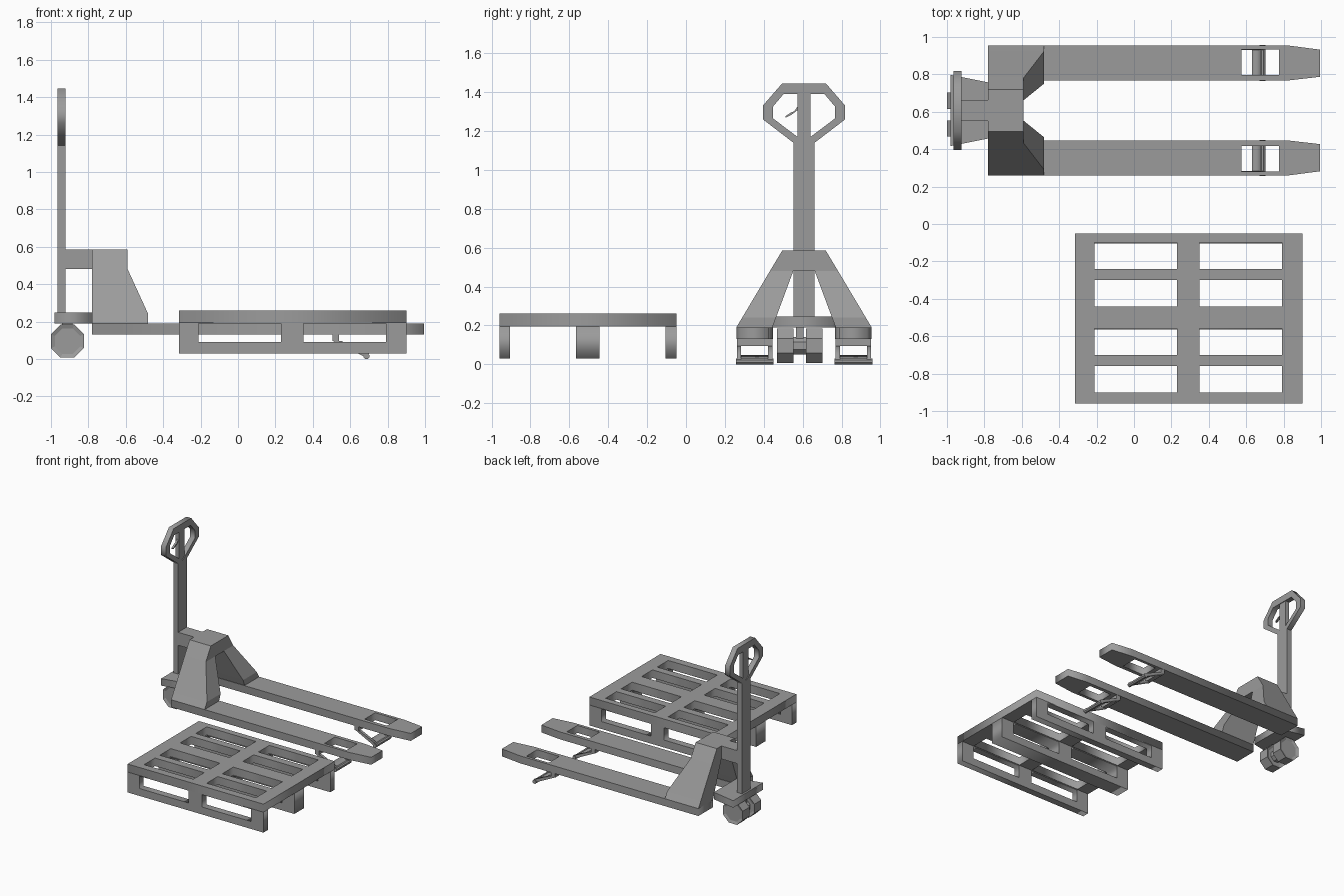
import bpy, bmesh, math
from mathutils import Matrix, Vector

if "Cube" in bpy.data.objects:
    bpy.data.objects.remove(bpy.data.objects["Cube"])

grey = bpy.data.materials.new("steel_grey")
grey.use_nodes = True
COLOUR = (0.33, 0.33, 0.33, 1)
grey.diffuse_color = COLOUR
grey.node_tree.nodes["Principled BSDF"].inputs["Base Color"].default_value = COLOUR


def finish(name, bm):
    mesh = bpy.data.meshes.new(name)
    bmesh.ops.recalc_face_normals(bm, faces=bm.faces)
    bm.to_mesh(mesh)
    bm.free()
    mesh.materials.clear()
    mesh.materials.append(grey)
    obj = bpy.data.objects.new(name, mesh)
    bpy.context.collection.objects.link(obj)
    return obj


def loft(name, sections):
    """Skin a stack of closed point loops and cap both ends."""
    bm = bmesh.new()
    rings = [[bm.verts.new(p) for p in s] for s in sections]
    n = len(rings[0])
    for low, high in zip(rings, rings[1:]):
        for i in range(n):
            j = (i + 1) % n
            bm.faces.new((low[i], low[j], high[j], high[i]))
    bm.faces.new(rings[0])
    bm.faces.new(rings[-1])
    return finish(name, bm)


def rect(x0, x1, y0, y1):
    return [(x0, y0), (x1, y0), (x1, y1), (x0, y1)]


def box(name, x0, x1, y0, y1, z0, z1):
    return loft(name, [[(x, y, z) for x, y in rect(x0, x1, y0, y1)] for z in (z0, z1)])


# Axis order that puts a flat (u, v, depth) plate into the model
PLANES = {"xy": lambda u, v, d: (u, v, d),
          "xz": lambda u, v, d: (u, d, v),
          "yz": lambda u, v, d: (d, u, v)}


def plate(name, plane, d0, d1, outline, holes=()):
    """Flat plate with cut-outs, from d0 to d1 along the remaining axis."""
    curve = bpy.data.curves.new(name, "CURVE")
    curve.dimensions = "2D"
    curve.fill_mode = "BOTH"
    curve.extrude = (d1 - d0) / 2
    for loop in (outline, *holes):
        spline = curve.splines.new("POLY")
        spline.points.add(len(loop) - 1)
        for point, (u, v) in zip(spline.points, loop):
            point.co = (u, v, 0, 1)
        spline.use_cyclic_u = True
    temp = bpy.data.objects.new(name + "_outline", curve)
    bpy.context.collection.objects.link(temp)
    graph = bpy.context.evaluated_depsgraph_get()
    flat = bpy.data.meshes.new_from_object(temp.evaluated_get(graph))
    bm = bmesh.new()
    bm.from_mesh(flat)
    bpy.data.objects.remove(temp)
    bpy.data.curves.remove(curve)
    bpy.data.meshes.remove(flat)
    bmesh.ops.remove_doubles(bm, verts=bm.verts, dist=0.0005)
    for v in bm.verts:
        v.co = PLANES[plane](v.co.x, v.co.y, v.co.z + (d0 + d1) / 2)
    return finish(name, bm)


def cylinder(name, x, z, y0, y1, apothem, sides, recess=0):
    """Many-sided roller along y, with flats at top and bottom."""
    bm = bmesh.new()
    radius = apothem / math.cos(math.pi / sides)
    turn = (Matrix.Translation((x, (y0 + y1) / 2, z)) @ Matrix.Rotation(math.pi / 2, 4, "X")
            @ Matrix.Rotation(math.pi / sides, 4, "Z"))
    bmesh.ops.create_cone(bm, cap_ends=True, segments=sides, radius1=radius, radius2=radius,
                          depth=y1 - y0, matrix=turn)
    if recess:
        caps = [f for f in bm.faces if len(f.verts) == sides]
        bmesh.ops.inset_individual(bm, faces=caps, thickness=apothem * 0.25, depth=-recess)
    return finish(name, bm)


# Pallet: slotted deck on three windowed runners
BAYS = ((-0.21, 0.23), (0.35, 0.79))
SLOTS = ((-0.90, -0.76), (-0.70, -0.56), (-0.44, -0.30), (-0.24, -0.10))
plate("pallet_deck", "xy", 0.195, 0.26, rect(-0.315, 0.9, -0.96, -0.05),
      [rect(*bay, *slot) for bay in BAYS for slot in SLOTS])
for side, y0, y1 in (("front", -0.96, -0.905), ("middle", -0.565, -0.445), ("back", -0.105, -0.05)):
    runner = [(-0.315, 0.03), (0.9, 0.03), (0.9, 0.195)]
    for a, b in reversed(BAYS):
        runner += [(b, 0.195), (b, 0.09), (a, 0.09), (a, 0.195)]
    plate("pallet_runner_" + side, "xz", y0, y1, rect(-0.315, 0.9, 0.03, 0.195),
          [rect(*bay, 0.09, 0.19) for bay in BAYS])

# Everything on the truck is mirrored about this line
MID = 0.607

for side, s in (("front", -1), ("back", 1)):
    def across(d):
        return MID + s * d

    # Fork with tapered tip and load roller opening
    plate("fork_" + side, "xy", 0.13, 0.19,
          [(-0.78, across(0.16)), (0.82, across(0.16)), (0.995, across(0.18)),
           (0.995, across(0.325)), (0.82, across(0.348)), (-0.78, across(0.348))],
          [rect(0.575, 0.775, *sorted((across(0.19), across(0.325))))])

    # Load roller linkage
    lo, hi = sorted((across(0.163), across(0.345)))
    box("link_bracket_" + side, 0.505, 0.54, lo, hi, 0.095, 0.13)
    for tag, y in (("near", lo), ("far", hi - 0.022)):
        plate(f"link_arm_{tag}_{side}", "xz", y, y + 0.022,
              [(0.51, 0.095), (0.555, 0.095), (0.70, 0.028), (0.685, 0.008)])
    plate("link_crossbar_" + side, "xz", lo, hi,
          [(0.63, 0.035), (0.63, 0.047), (0.69, 0.025), (0.69, 0.012)])
    cylinder("load_roller_" + side, 0.687, 0.015, lo - 0.006, hi + 0.006, 0.015, 8)

    # Sloping leg of the body
    sections = []
    for z, x1, inner, outer in ((0.19, -0.48, 0.163, 0.348), (0.24, -0.48, 0.144, 0.318),
                                (0.48, -0.59, 0.055, 0.175)):
        sections.append([(x, y, z) for x, y in rect(-0.78, x1, across(inner), across(outer))])
    loft("body_leg_" + side, sections)

# Body head and its connection to the mast
loft("body_head", [[(x, y, z) for x, y in rect(-0.78, -0.59, MID - w, MID + w)]
                   for z, w in ((0.48, 0.175), (0.585, 0.112))])
box("mast_connector", -0.925, -0.78, MID - 0.055, MID + 0.055, 0.48, 0.585)

# Steering base plate
plate("steering_base", "xy", 0.19, 0.247,
      [(-0.98, MID - 0.19), (-0.78, MID - 0.15), (-0.78, MID + 0.15), (-0.98, MID + 0.19)])

# Steering wheels on a shared axle
HUB = 0.585
cylinder("steering_axle", -0.912, 0.095, HUB - 0.04, HUB + 0.04, 0.045, 8)
box("steering_post", -0.94, -0.885, HUB - 0.02, HUB + 0.02, 0.095, 0.195)
for side, s in (("front", -1), ("back", 1)):
    y0, y1 = sorted((HUB + s * 0.031, HUB + s * 0.118))
    cylinder("steering_wheel_" + side, -0.912, 0.095, y0, y1, 0.088, 8, recess=0.008)

# Mast and loop handle
box("mast", -0.965, -0.922, MID - 0.055, MID + 0.055, 0.24, 1.145)
box("handle_stem", -0.96, -0.927, MID - 0.034, MID + 0.034, 1.14, 1.4)


def loop(half):
    return [(MID + w, z) for w, z in half] + [(MID - w, z) for w, z in reversed(half)]


plate("handle_loop", "yz", -0.965, -0.922,
      loop([(0.055, 1.14), (0.212, 1.26), (0.212, 1.33), (0.112, 1.445)]),
      [loop([(0.005, 1.148), (0.16, 1.265), (0.16, 1.325), (0.105, 1.39)])])
plate("release_lever", "yz", -0.952, -0.936,
      [(0.577, 1.33), (0.545, 1.285), (0.512, 1.268), (0.512, 1.276), (0.54, 1.295), (0.577, 1.31)][::-1])
